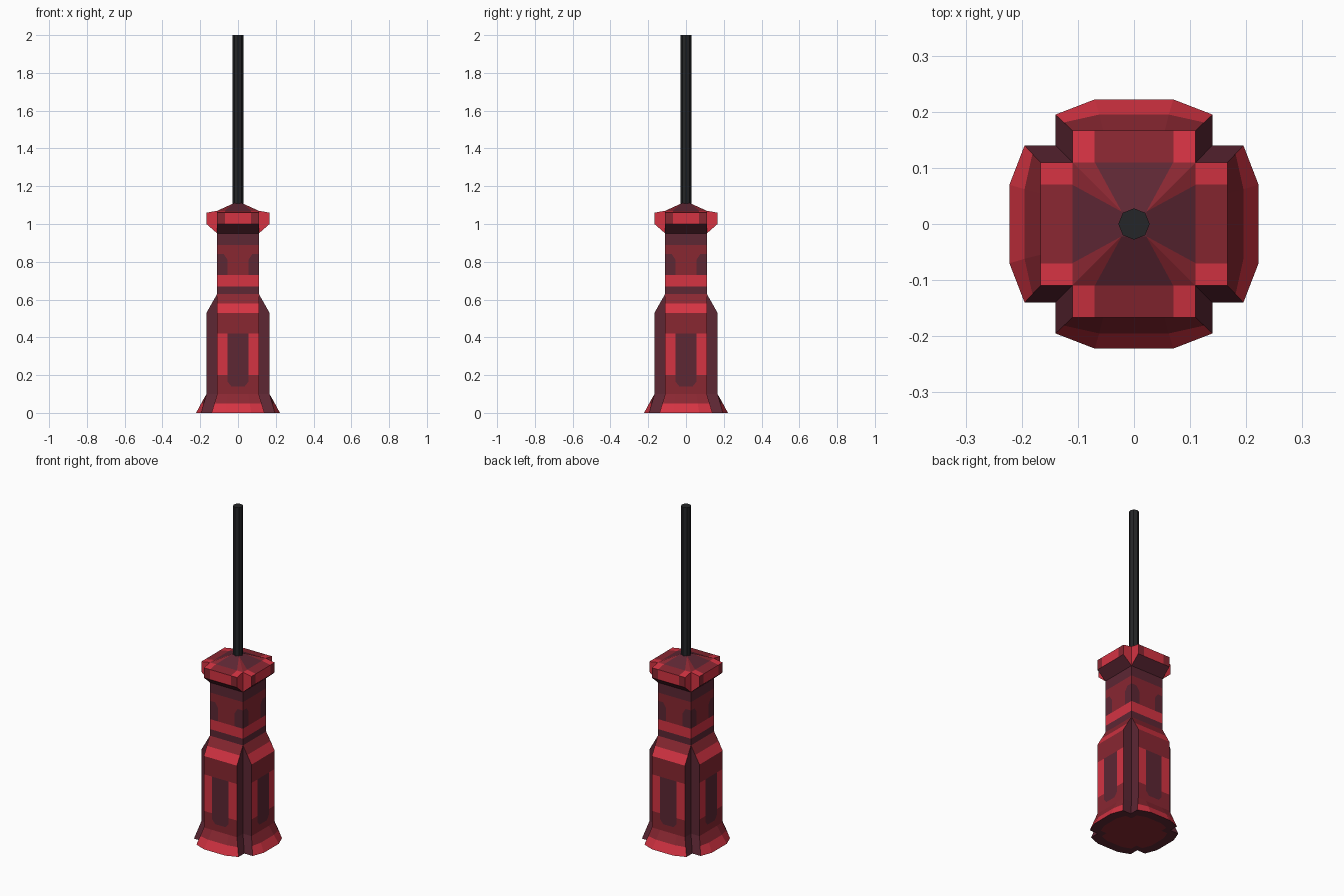
import bpy, bmesh, math

if "Cube" in bpy.data.objects:
    bpy.data.objects.remove(bpy.data.objects["Cube"])

# Flat colours
def material(name, rgb):
    m = bpy.data.materials.new(name)
    m.diffuse_color = (*rgb, 1)
    m.use_nodes = True
    m.node_tree.nodes["Principled BSDF"].inputs["Base Color"].default_value = m.diffuse_color
    return m

BRIGHT, MID, DARK = 0, 1, 2
reds = [material("bright red", (0.66, 0.033, 0.055)),
        material("mid red", (0.25, 0.02, 0.031)),
        material("dark maroon", (0.11, 0.02, 0.034))]
black = material("black metal", (0.018, 0.019, 0.021))


# Notched-corner section: a = centre panel half width, b = reach,
# w = arm half width, c = reach at arm corner, n = notch corner
def section(a, b, w, c, n):
    quad = [(a, b), (w, c), (n, n), (c, w), (b, a)]
    pts = []
    for _ in range(4):
        pts += quad
        quad = [(y, -x) for x, y in quad]
    return pts


def cross(a):
    return section(a, 0.167, 0.11, 0.167, 0.11)


def square(a, s=0.11):
    return section(a, s, s, s, s)


# Rings from bottom to top: height, section, then the colours of the band
# above it as (centre panel, side panels, notch faces)
rings = [
    (0.00, section(0.07, 0.222, 0.14, 0.195, 0.14), (BRIGHT, BRIGHT, DARK)),
    (0.05, section(0.062, 0.195, 0.125, 0.181, 0.125), (MID, MID, DARK)),
    (0.10, cross(0.055), (MID, MID, DARK)),
    (0.14, cross(0.035), (DARK, MID, DARK)),
    (0.165, cross(0.055), (DARK, MID, DARK)),
    (0.20, cross(0.055), (DARK, BRIGHT, DARK)),
    (0.42, cross(0.055), (MID, MID, DARK)),
    (0.53, cross(0.055), (BRIGHT, BRIGHT, DARK)),
    (0.58, section(0.055, 0.1385, 0.11, 0.1385, 0.11), (MID, MID, DARK)),
    (0.63, square(0.055), (DARK, DARK, DARK)),
    (0.67, square(0.055), (BRIGHT, BRIGHT, DARK)),
    (0.73, square(0.055), (MID, DARK, DARK)),
    (0.81, square(0.055), (MID, DARK, DARK)),
    (0.84, square(0.075), (MID, MID, DARK)),
    (0.89, square(0.055), (DARK, DARK, DARK)),
    (0.95, square(0.07), (DARK, DARK, BRIGHT)),
    (1.00, cross(0.07), (BRIGHT, MID, BRIGHT)),
    (1.06, cross(0.07), (MID, BRIGHT, BRIGHT)),
    (1.07, square(0.07), (DARK, MID, MID)),
    (1.11, square(0.022, 0.022), None),
]

# Handle: loft through the rings
bm = bmesh.new()
loops = [[bm.verts.new((x, y, z)) for x, y in pts] for z, pts, _ in rings]
for (_, _, cols), lo, hi in zip(rings, loops, loops[1:]):
    for i in range(20):
        j = (i + 1) % 20
        f = bm.faces.new((lo[i], lo[j], hi[j], hi[i]))
        f.material_index = cols[(1, 2, 2, 1, 0)[i % 5]]
bm.faces.new(loops[-1]).material_index = DARK

# Underside: dark rim around a mid red cross
inner = [bm.verts.new((v.co.x * 0.75, v.co.y * 0.75, 0)) for v in loops[0]]
for i in range(20):
    j = (i + 1) % 20
    bm.faces.new((loops[0][i], loops[0][j], inner[j], inner[i])).material_index = DARK
bm.faces.new(inner).material_index = MID

bmesh.ops.remove_doubles(bm, verts=bm.verts, dist=0.0005)
bmesh.ops.recalc_face_normals(bm, faces=bm.faces)
me = bpy.data.meshes.new("handle")
bm.to_mesh(me)
bm.free()
for m in reds:
    me.materials.append(m)
handle = bpy.data.objects.new("handle", me)
bpy.context.collection.objects.link(handle)

# Shaft: eight-sided rod
bpy.ops.mesh.primitive_cylinder_add(vertices=8, radius=0.028, depth=0.92,
                                    location=(0, 0, 1.54))
shaft = bpy.context.object
shaft.name = "shaft"
shaft.data.materials.append(black)
